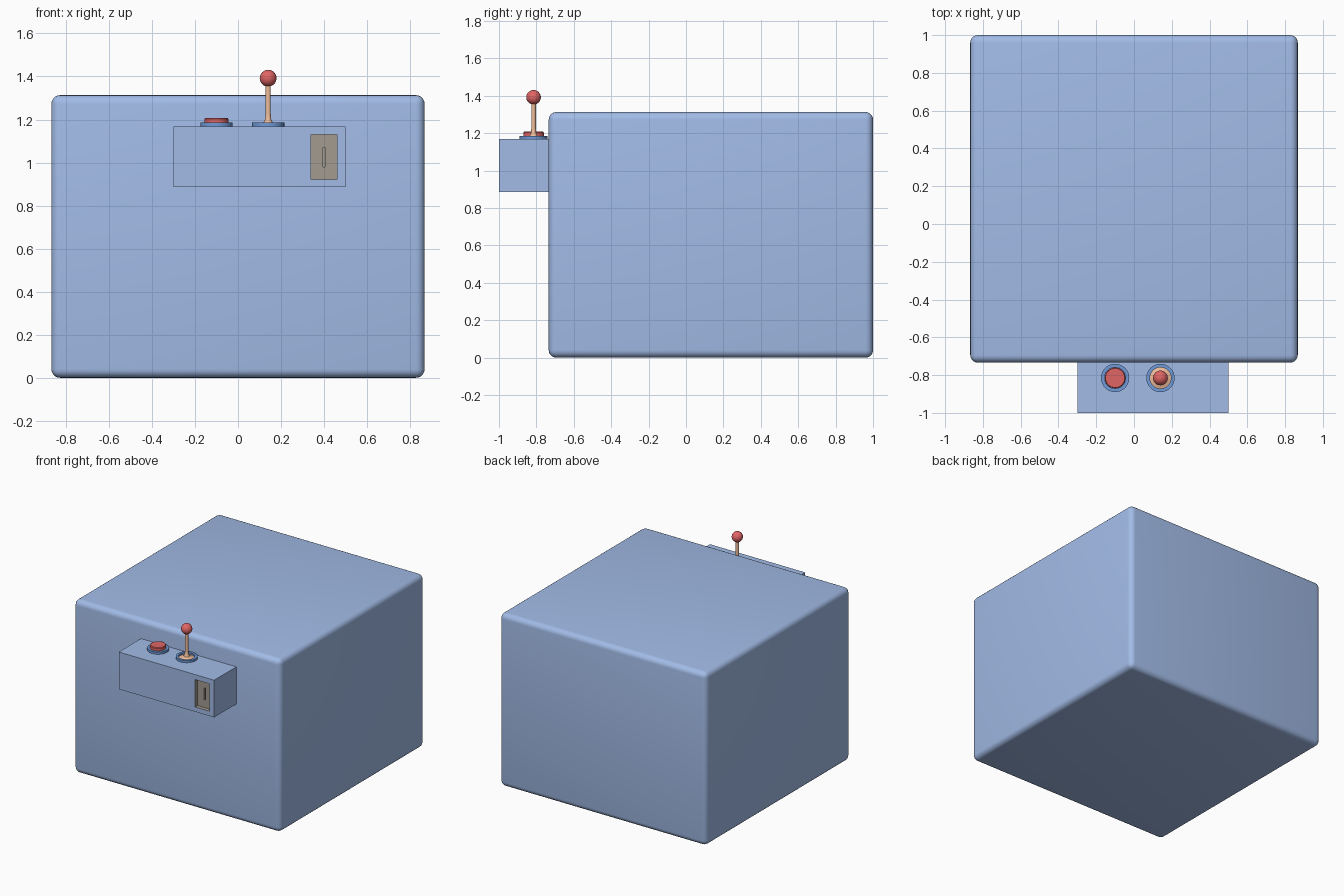
import bpy, bmesh, math

if "Cube" in bpy.data.objects:
    bpy.data.objects.remove(bpy.data.objects["Cube"])


def material(name, rgb):
    m = bpy.data.materials.new(name)
    m.diffuse_color = (*rgb, 1)
    m.use_nodes = True
    m.node_tree.nodes["Principled BSDF"].inputs["Base Color"].default_value = m.diffuse_color
    return m


BLUE = material("pale_blue", (0.36, 0.50, 0.80))
RIM = material("deep_blue", (0.16, 0.32, 0.68))
RED = material("red", (0.75, 0.13, 0.13))
PEACH = material("peach", (0.85, 0.50, 0.32))
TAN = material("grey_tan", (0.36, 0.33, 0.28))


def box(name, lo, hi, mat):
    size = [b - a for a, b in zip(lo, hi)]
    bpy.ops.mesh.primitive_cube_add(size=1, location=[(a + b) / 2 for a, b in zip(lo, hi)])
    o = bpy.context.object
    o.name = name
    o.scale = size
    bpy.ops.object.transform_apply(location=False, rotation=False, scale=True)
    o.data.materials.append(mat)
    return o


def lathe(name, profile, x, y, mat, closed=False, n=32):
    # spin a (radius, z) profile about a vertical axis
    bm = bmesh.new()
    vs = [bm.verts.new((r, 0, z)) for r, z in profile]
    es = [bm.edges.new(p) for p in zip(vs, vs[1:])]
    if closed:
        es.append(bm.edges.new((vs[-1], vs[0])))
    bmesh.ops.spin(bm, geom=vs + es, cent=(0, 0, 0), axis=(0, 0, 1),
                   angle=math.tau, steps=n)
    bmesh.ops.remove_doubles(bm, verts=bm.verts, dist=1e-5)
    bmesh.ops.recalc_face_normals(bm, faces=bm.faces)
    me = bpy.data.meshes.new(name)
    bm.to_mesh(me)
    bm.free()
    o = bpy.data.objects.new(name, me)
    bpy.context.collection.objects.link(o)
    o.location = (x, y, 0)
    me.materials.append(mat)
    bpy.ops.object.select_all(action='DESELECT')
    o.select_set(True)
    bpy.context.view_layer.objects.active = o
    bpy.ops.object.shade_smooth_by_angle(angle=math.radians(35))
    return o


def recess(target, lo, hi, mat):
    # cut a pocket whose walls take the cutter's colour
    cutter = box(target.name + "_cutter", lo, hi, mat)
    cutter.hide_render = True
    mod = target.modifiers.new("recess", 'BOOLEAN')
    mod.object = cutter
    mod.solver = 'EXACT'
    mod.material_mode = 'TRANSFER'
    bpy.context.view_layer.objects.active = target
    bpy.ops.object.modifier_apply(modifier=mod.name)
    bpy.data.objects.remove(cutter)


# Rounded main body
body = box("main_body", (-0.867, -0.734, 0), (0.867, 1.0, 1.313), BLUE)
bev = body.modifiers.new("rounding", 'BEVEL')
bev.width, bev.segments = 0.04, 5
bpy.ops.object.shade_smooth()

# Control box with coin panel and slot recessed in its front
control = box("control_box", (-0.3, -1.0, 0.886), (0.5, -0.72, 1.168), BLUE)
recess(control, (0.34, -1.1, 0.922), (0.46, -0.97, 1.13), TAN)
recess(control, (0.395, -1.1, 0.98), (0.405, -0.95, 1.07), TAN)

TOP, Y = 1.168, -0.815

# Rim rings for button and joystick
for name, x in (("button_rim", -0.1), ("joystick_rim", 0.14)):
    lathe(name, [(0.056, TOP - 0.005), (0.075, TOP - 0.005),
                 (0.075, TOP + 0.017), (0.056, TOP + 0.017)], x, Y, RIM, True)

# Push button
lathe("push_button", [(0, TOP), (0.055, TOP), (0.055, 1.203),
                      (0.051, 1.208), (0, 1.208)], -0.1, Y, RED)

# Joystick: flared foot, shaft and ball
lathe("joystick_shaft", [(0, TOP), (0.056, TOP), (0.056, TOP + 0.004), (0.036, TOP + 0.009),
                         (0.021, TOP + 0.018), (0.014, TOP + 0.034), (0.012, TOP + 0.06),
                         (0.012, 1.37)], 0.14, Y, PEACH)
ball = [(0.039 * math.sin(math.pi * i / 16), 1.392 - 0.039 * math.cos(math.pi * i / 16))
        for i in range(17)]
lathe("joystick_ball", ball, 0.14, Y, RED)
